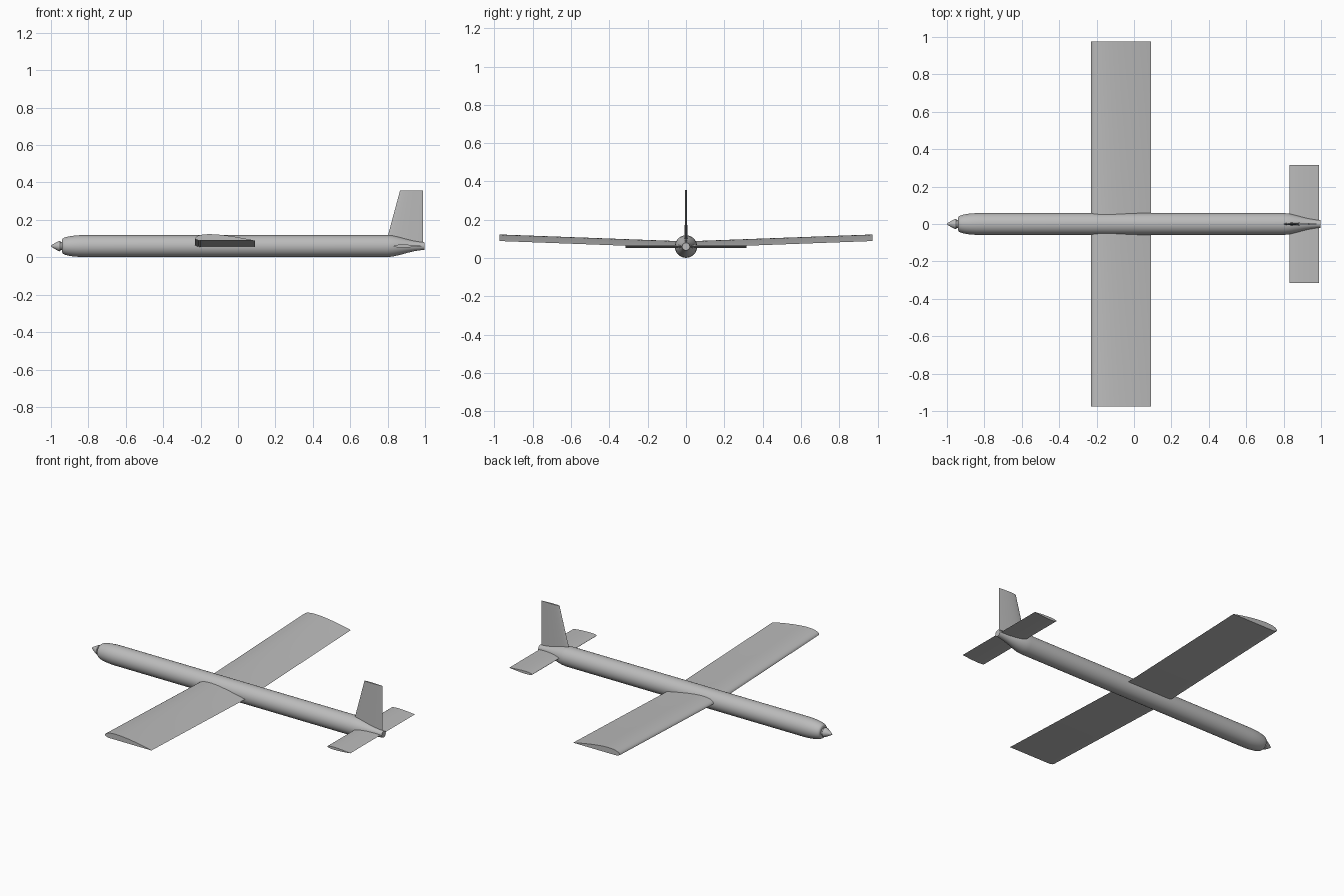
import bpy, bmesh, math
from mathutils import Vector

cube = bpy.data.objects.get("Cube")
if cube:
    bpy.data.objects.remove(cube, do_unlink=True)

grey = bpy.data.materials.new("plain grey")
grey.use_nodes = True
COLOR = (0.5, 0.5, 0.5, 1)
grey.diffuse_color = COLOR
grey.node_tree.nodes["Principled BSDF"].inputs["Base Color"].default_value = COLOR

AXIS_Z = 0.06


def loft(name, rings):
    """Skin a row of closed rings and cap both ends."""
    bm = bmesh.new()
    loops = [[bm.verts.new(p) for p in ring] for ring in rings]
    n = len(loops[0])
    for a, b in zip(loops, loops[1:]):
        for i in range(n):
            j = (i + 1) % n
            bm.faces.new((a[i], a[j], b[j], b[i]))
    bm.faces.new(loops[0])
    bm.faces.new(loops[-1])
    bmesh.ops.recalc_face_normals(bm, faces=bm.faces)
    mesh = bpy.data.meshes.new(name)
    bm.to_mesh(mesh)
    bm.free()
    obj = bpy.data.objects.new(name, mesh)
    bpy.context.collection.objects.link(obj)
    mesh.materials.append(grey)
    bpy.ops.object.select_all(action="DESELECT")
    obj.select_set(True)
    bpy.context.view_layer.objects.active = obj
    bpy.ops.object.shade_smooth_by_angle(angle=math.radians(35))
    return obj


def turned(name, profile, sides=48):
    """Round body along x from (x, radius) pairs."""
    angles = [math.tau * i / sides for i in range(sides)]
    return loft(name, [[(x, r * math.cos(a), AXIS_Z + r * math.sin(a)) for a in angles]
                       for x, r in profile])


def thickness(t):
    """Half thickness of a unit-chord symmetric section, peak close to 1."""
    return (2.969 * math.sqrt(t) - 1.26 * t - 3.516 * t**2 + 2.843 * t**3 - 1.036 * t**4)


STEPS = 20
CHORD = [(1 - math.cos(math.pi * i / STEPS)) / 2 for i in range(STEPS + 1)]


def symmetric(half):
    upper = [(t, half * thickness(t)) for t in reversed(CHORD)]
    return upper + [(t, -half * thickness(t)) for t in CHORD[1:-1]]


def flat_bottomed(height, nose):
    """Cambered section with a flat underside and a rounded leading edge."""
    upper = [(t, height * thickness(t) + nose * (1 - t) ** 3) for t in reversed(CHORD)]
    lower = [(t, nose * max(0, 1 - t / 0.1) ** 2) for t in CHORD[1:-1]]
    return upper + lower


# Fuselage: rounded nose, straight tube, tapered tail
nose = [(-0.94 + 0.12 * (1 - math.cos(a)), 0.035 + 0.0235 * math.sin(a))
        for a in (math.pi / 2 * i / 8 for i in range(9))]
tail = [(0.8, 0.0585), (0.83, 0.0555), (0.87, 0.046), (0.91, 0.035),
        (0.94, 0.028), (0.97, 0.023), (0.998, 0.02)]
turned("fuselage", nose + tail)

# Spinner with a short shaft behind it
turned("spinner_shaft", [(-0.96, 0.022), (-0.935, 0.022)])
turned("spinner", [(-1, 0.002), (-0.995, 0.006), (-0.975, 0.018), (-0.958, 0.027),
                   (-0.951, 0.028), (-0.948, 0.026)])

# Wing with dihedral
wing_section = flat_bottomed(0.031, 0.009)
loft("wing", [[(-0.23 + 0.32 * t, y, z0 + h) for t, h in wing_section]
              for y, z0 in ((-0.975, 0.089), (0, 0.053), (0.975, 0.089))])

# Tailplane
tail_section = symmetric(0.008)
loft("tailplane", [[(0.832 + 0.158 * t, y, AXIS_Z + h) for t, h in tail_section]
                   for y in (-0.315, 0.315)])

# Tail fin with swept leading edge
loft("fin", [[(x0 + (0.99 - x0) * t, h * s, z) for t, h in tail_section]
             for x0, z, s in ((0.787, 0.062, 0.95), (0.866, 0.356, 0.6))])
